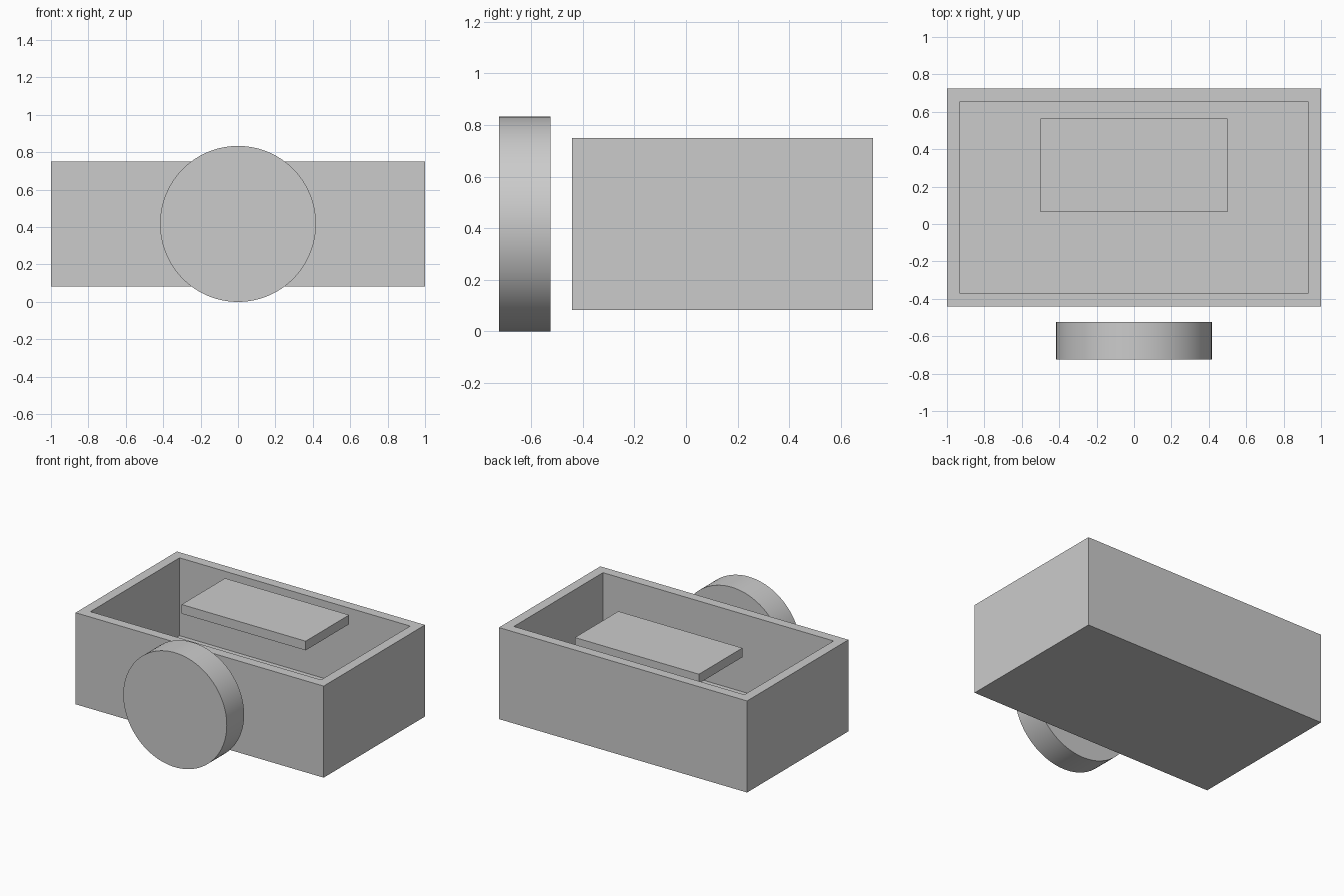
import bpy, bmesh
from math import radians
from mathutils import Matrix, Vector

if "Cube" in bpy.data.objects:
    bpy.data.objects.remove(bpy.data.objects["Cube"], do_unlink=True)

grey = bpy.data.materials.new("plain_grey")
grey.use_nodes = True
grey.diffuse_color = (0.6, 0.6, 0.6, 1)
grey.node_tree.nodes["Principled BSDF"].inputs["Base Color"].default_value = grey.diffuse_color


def finish(name, bm):
    bmesh.ops.recalc_face_normals(bm, faces=bm.faces)
    mesh = bpy.data.meshes.new(name)
    bm.to_mesh(mesh)
    bm.free()
    mesh.materials.append(grey)
    obj = bpy.data.objects.new(name, mesh)
    bpy.context.collection.objects.link(obj)
    return obj


def block(low, high):
    low, high = Vector(low), Vector(high)
    bm = bmesh.new()
    place = Matrix.Translation((low + high) / 2) @ Matrix.Diagonal((*(high - low), 1))
    bmesh.ops.create_cube(bm, size=1, matrix=place)
    return bm


# Open tray: inset the top face, then sink it to leave even walls and floor
WALL = 0.1
HEIGHT = 0.667
bm = block((-1, -0.442, 0.083), (1, 0.725, 0.083 + HEIGHT))
bm.normal_update()
top = max(bm.faces, key=lambda f: f.calc_center_median().z)
bmesh.ops.inset_region(bm, faces=[top], thickness=WALL)
floor = bmesh.ops.extrude_discrete_faces(bm, faces=[top])["faces"][0]
bmesh.ops.translate(bm, verts=floor.verts, vec=(0, 0, WALL - HEIGHT))
finish("open_tray", bm)

# Thin slab level with the tray rim
finish("floating_slab", block((-0.5, 0.065, 0.683), (0.5, 0.565, 0.75)))

# Upright disc in front of the tray
bm = bmesh.new()
RADIUS = 0.417
place = Matrix.Translation((0, -0.625, RADIUS)) @ Matrix.Rotation(radians(90), 4, "X")
bmesh.ops.create_cone(bm, cap_ends=True, segments=96, radius1=RADIUS,
                      radius2=RADIUS, depth=0.2, matrix=place)
disc = finish("front_disc", bm)
bpy.ops.object.select_all(action="DESELECT")
disc.select_set(True)
bpy.context.view_layer.objects.active = disc
bpy.ops.object.shade_smooth_by_angle(angle=radians(30))
